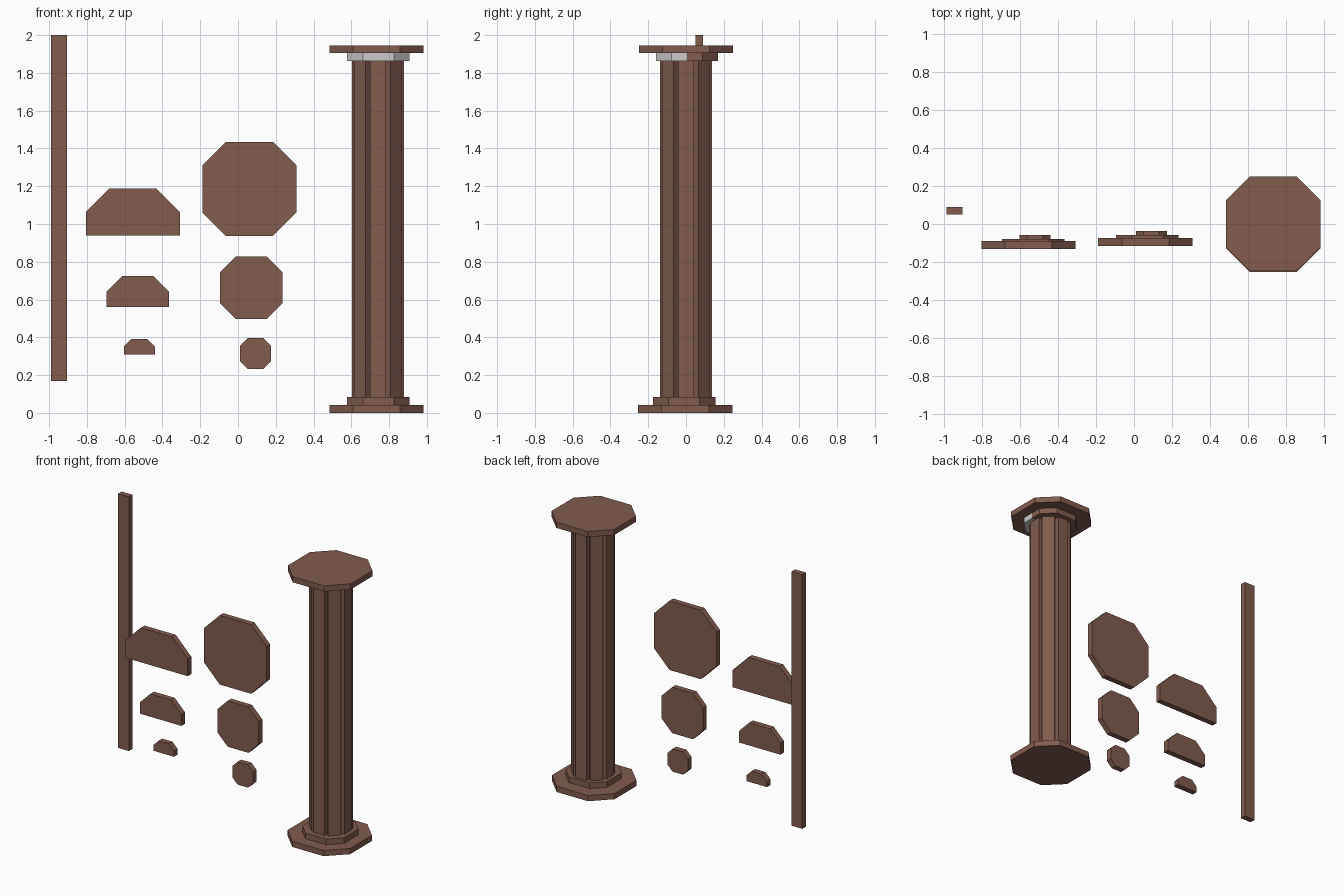
import bpy, bmesh, math
from mathutils import Matrix

if "Cube" in bpy.data.objects:
    bpy.data.objects.remove(bpy.data.objects["Cube"])

wood = bpy.data.materials.new("brown_wood")
wood.diffuse_color = (0.22, 0.107, 0.078, 1)
wood.use_nodes = True
wood.node_tree.nodes["Principled BSDF"].inputs["Base Color"].default_value = wood.diffuse_color

T = 0.041            # sheet thickness
CX = 0.741           # column centre
UPRIGHT = Matrix.Rotation(math.radians(90), 4, 'X')


def finish(name, bm, matrix, mat=wood):
    bmesh.ops.recalc_face_normals(bm, faces=bm.faces)
    me = bpy.data.meshes.new(name)
    bm.to_mesh(me)
    bm.free()
    ob = bpy.data.objects.new(name, me)
    ob.matrix_world = matrix
    if mat:
        me.materials.append(mat)
    bpy.context.collection.objects.link(ob)
    return ob


def plate(name, half, matrix, full=True, mat=wood):
    """Octagon (or half octagon) sheet in local xy, thickness along local z."""
    h, c = half, half / 2
    pts = [(h, 0), (h, c), (c, h), (-c, h), (-h, c), (-h, 0)]
    if full:
        pts = [(h, c), (c, h), (-c, h), (-h, c), (-h, -c), (-c, -h), (c, -h), (h, -c)]
    bm = bmesh.new()
    face = bm.faces.new([bm.verts.new((x, y, 0)) for x, y in pts])
    ext = bmesh.ops.extrude_face_region(bm, geom=[face])
    bmesh.ops.translate(bm, vec=(0, 0, T),
                        verts=[g for g in ext["geom"] if isinstance(g, bmesh.types.BMVert)])
    return finish(name, bm, matrix, mat)


def board(name, matrix):
    """Upright plank, 0.085 wide in x, 1.83 tall, standing on its origin."""
    bm = bmesh.new()
    bmesh.ops.create_cube(bm, size=1)
    bmesh.ops.scale(bm, vec=(0.085, T, 1.83), verts=bm.verts)
    bmesh.ops.translate(bm, vec=(0, 0, 0.915), verts=bm.verts)
    return finish(name, bm, matrix)


def at(x, y, z):
    return Matrix.Translation((x, y, z))


# Column base and cap plates
plate("base_plate", 0.249, at(0.734, -0.004, 0))
plate("base_step", 0.165, at(0.743, -0.01, 0.043))
plate("cap_plate", 0.249, at(0.734, 0.001, 1.904))

# Ring under the cap: brown back half, plain grey front half
plate("cap_step_back", 0.165, at(0.743, 0.005, 1.863), full=False)
plate("cap_step_front", 0.165,
      at(0.743, 0.005, 1.863) @ Matrix.Rotation(math.pi, 4, 'Z'), full=False, mat=None)

# Eight boards standing in a circle form the shaft
for i in range(8):
    turn = Matrix.Rotation(i * math.pi / 4, 4, 'Z')
    board(f"shaft_board_{i + 1}", at(CX, 0, 0.05) @ turn @ at(0, -0.1165, 0))

# Loose plank at the far left
board("spare_board", at(-0.947, 0.07, 0.17))

# Loose octagons: half width, centre z, front y
for size, half, z, y in (("large", 0.249, 1.186, -0.116),
                         ("medium", 0.165, 0.662, -0.10),
                         ("small", 0.082, 0.315, -0.078)):
    x = {"large": 0.06, "medium": 0.07, "small": 0.092}[size]
    plate(f"{size}_octagon", half, at(x, y + T, z) @ UPRIGHT)

# Loose half octagons: half width, centre x, bottom z, front y
for size, half, x, z, y in (("large", 0.249, -0.557, 0.938, -0.132),
                            ("medium", 0.165, -0.531, 0.56, -0.121),
                            ("small", 0.082, -0.522, 0.31, -0.10)):
    plate(f"{size}_half_octagon", half, at(x, y + T, z) @ UPRIGHT, full=False)
